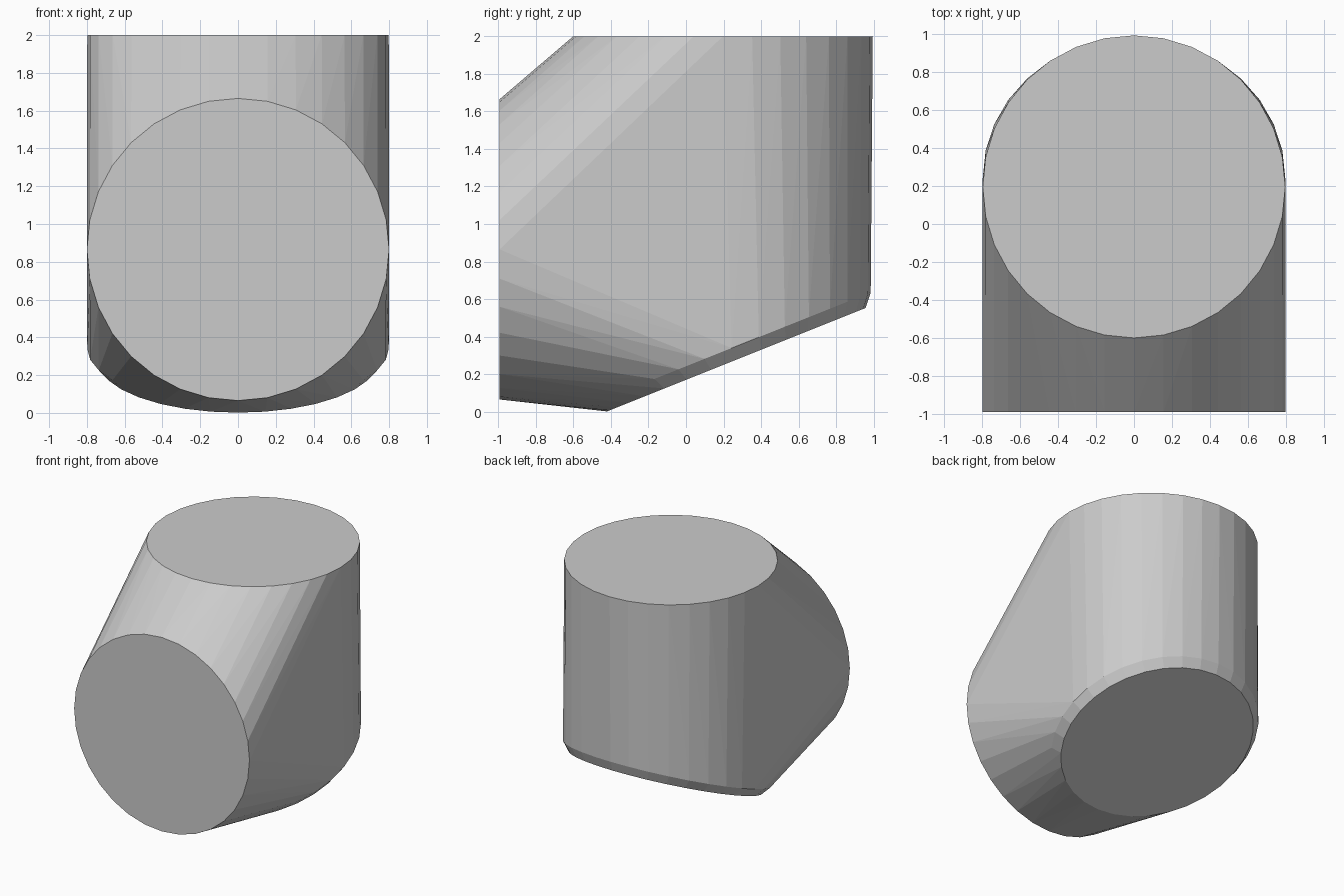
import bpy, bmesh, math
from mathutils import Matrix, Vector

if "Cube" in bpy.data.objects:
    bpy.data.objects.remove(bpy.data.objects["Cube"])

SIDES = 32
bm = bmesh.new()


def ring(centre, radius, tilt):
    """Circle of points, tilted about the x axis."""
    m = Matrix.Translation(centre) @ Matrix.Rotation(tilt, 4, 'X')
    for i in range(SIDES):
        a = 2 * math.pi * i / SIDES
        bm.verts.new(m @ Vector((radius * math.cos(a), radius * math.sin(a), 0)))


# Upright top disc and vertical front disc
ring((0, 0.197, 2.0), 0.798, 0)
ring((0, -0.993, 0.865), 0.8, math.pi / 2)

# Sloping bottom disc with its chamfer ring
slope = math.atan(0.4)
base = Vector((0, 0.268, 0.277))
up = Vector((0, -math.sin(slope), math.cos(slope)))
ring(base, 0.742, slope)
ring(base + up * 0.067, 0.798, slope)

# Skin the three discs into one convex block with flat facets
hull = bmesh.ops.convex_hull(bm, input=bm.verts[:])
loose = [v for v in bm.verts if not v.link_faces]
bmesh.ops.delete(bm, geom=loose, context='VERTS')
bmesh.ops.dissolve_limit(bm, angle_limit=math.radians(0.3),
                         verts=bm.verts[:], edges=bm.edges[:])
bmesh.ops.recalc_face_normals(bm, faces=bm.faces[:])

mesh = bpy.data.meshes.new("elbow_block")
bm.to_mesh(mesh)
bm.free()
bpy.context.collection.objects.link(bpy.data.objects.new("elbow_block", mesh))
